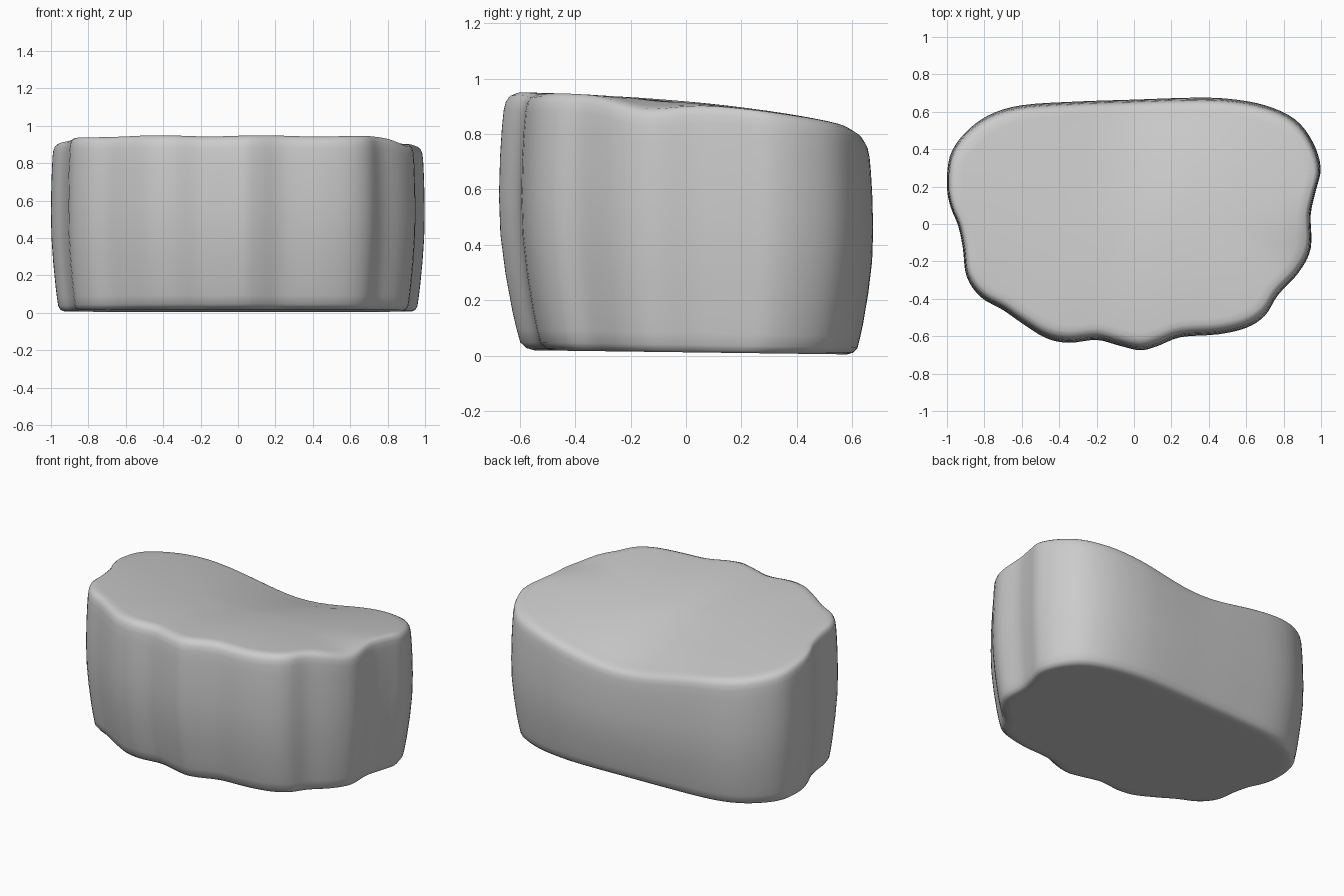
import bpy, bmesh, math
from mathutils import Vector

cube = bpy.data.objects.get("Cube")
if cube:
    bpy.data.objects.remove(cube, do_unlink=True)

# Plan outline at the widest level, anticlockwise from the front bump
OUTLINE = [
    (.03, -.675), (.12, -.655), (.25, -.605), (.45, -.59), (.6, -.555), (.7, -.49),
    (.77, -.38), (.88, -.26), (.945, -.13), (.945, .05), (.97, .17), (.998, .3),
    (.955, .44), (.86, .56), (.7, .635), (.5, .67), (.3, .675), (0, .665),
    (-.3, .655), (-.6, .635), (-.78, .58), (-.91, .48), (-.985, .36), (-1, .2),
    (-.98, .09), (-.94, -.01), (-.915, -.13), (-.895, -.28), (-.82, -.39),
    (-.7, -.46), (-.6, -.53), (-.47, -.61), (-.35, -.635), (-.2, -.62), (-.08, -.65),
]

# Wall profile: height fraction and inset from the outline
WALL = [
    (0, .1), (.008, .078), (.03, .06), (.08, .05), (.15, .038), (.3, .018), (.45, .004),
    (.6, 0), (.75, .003), (.86, .008), (.93, .013), (.965, .019), (.988, .031), (1, .052),
]


def smooth_loop(points, steps):
    """Closed Catmull-Rom curve through the points."""
    pts = [Vector(p) for p in points]
    n, out = len(pts), []
    for i in range(n):
        a, b, c, d = (pts[(i + k) % n] for k in (-1, 0, 1, 2))
        for s in range(steps):
            t = s / steps
            out.append(.5 * (2 * b + (c - a) * t + (2 * a - 5 * b + 4 * c - d) * t * t
                             + (3 * b - a - 3 * c + d) * t ** 3))
    return out


def filled(points, reach):
    """Loop with its dents filled out to the average of their neighbours."""
    n, out = len(points), []
    for i, p in enumerate(points):
        near = [points[(i + k) % n] for k in range(-reach, reach + 1)]
        mean = sum(near, Vector((0, 0))) / len(near)
        out.append(max(p, mean, key=lambda v: v.length))
    return out


def top_height(x, y):
    """Top slopes down to the back, sags mid-back and dips at one side."""
    u = max(0, y + .65)
    back = min(1, u / 1.25) ** 2
    sag = .105 * back * math.exp(-((x - .04) / .47) ** 2)
    dip = .045 * math.exp(-((x - .97) / .15) ** 2 - ((y + .18) / .18) ** 2)
    ripple = .003 * math.sin(11 * x) * (1 - back)
    return .947 - .072 * u * u - sag - dip + ripple


def base_height(x, y):
    return .012 - .013 * y


def place(p, inset, f, shrink=1):
    x = p.x * (1 - inset * .65) * shrink
    y = p.y * (1 - inset * (1.4 if p.y > 0 else 1.9)) * shrink
    low, high = base_height(x, y), top_height(x, y)
    return (x, y, low + (high - low) * f)


# Body: stacked rings, closed with concentric rings above and below
loop = smooth_loop(OUTLINE, 4)
full = filled(loop, 12)
inner = [.15, .4, .65, .85, .95]
levels = [(0, WALL[0][1], s) for s in inner]
levels += [(f, i, 1) for f, i in WALL]
levels += [(1, WALL[-1][1], s) for s in reversed(inner)]

bm = bmesh.new()
rings = []
for f, inset, shrink in levels:
    # Dents on the left side fade towards the base
    fade = max(0, 1 - f / .6)
    rings.append([bm.verts.new(place(p.lerp(q, fade * min(1, max(0, p.x * 2 - .8))),
                                     inset, f, shrink)) for p, q in zip(loop, full)])
for lower, upper in zip(rings, rings[1:]):
    for k in range(len(loop)):
        j = (k + 1) % len(loop)
        bm.faces.new((lower[k], lower[j], upper[j], upper[k]))
for ring, f in ((rings[0], 0), (rings[-1], 1)):
    centre = bm.verts.new(place(Vector((0, 0)), 0, f))
    for k in range(len(loop)):
        bm.faces.new((ring[k], ring[(k + 1) % len(loop)], centre))
bmesh.ops.recalc_face_normals(bm, faces=bm.faces)
for face in bm.faces:
    face.smooth = True

mesh = bpy.data.meshes.new("stone_body")
bm.to_mesh(mesh)
bm.free()
body = bpy.data.objects.new("stone_body", mesh)
bpy.context.collection.objects.link(body)

# Plain grey material
grey = bpy.data.materials.new("plain_grey")
grey.use_nodes = True
colour = (.6, .6, .6, 1)
grey.diffuse_color = colour
grey.node_tree.nodes["Principled BSDF"].inputs["Base Color"].default_value = colour
mesh.materials.append(grey)
